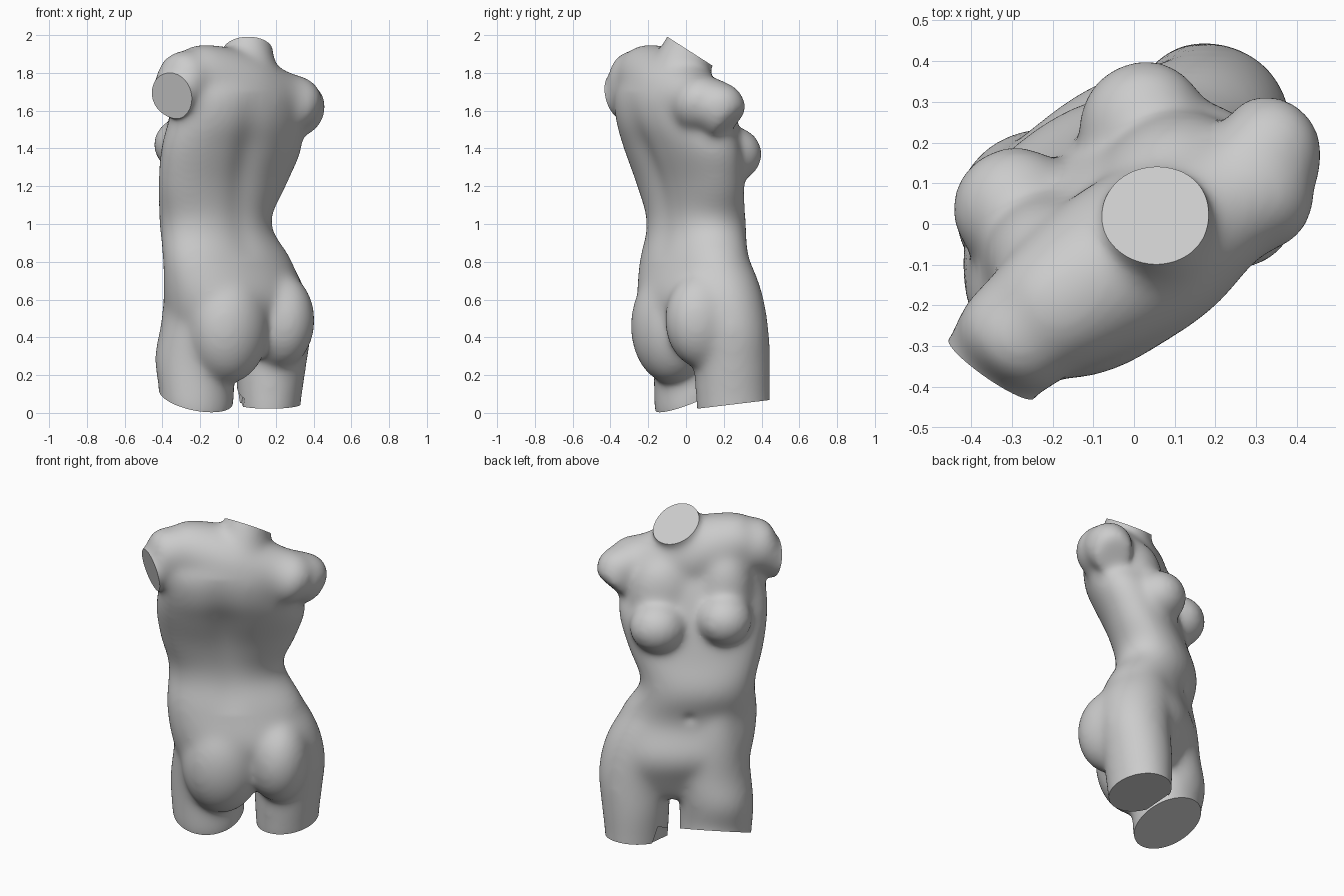
import bpy, bmesh, math
from mathutils import Vector, Matrix

if "Cube" in bpy.data.objects:
    bpy.data.objects.remove(bpy.data.objects["Cube"])

parts, cutters = [], []


def frame(n, deg):
    """Axes of a section plane with normal n, u turned by deg about z."""
    n = Vector(n).normalized()
    u = Vector((math.cos(math.radians(deg)), math.sin(math.radians(deg)), 0))
    u = (u - n * u.dot(n)).normalized()
    return u, n.cross(u), n


def spline(p0, p1, p2, p3, t):
    return 0.5 * (2 * p1 + (p2 - p0) * t + (2 * p0 - 5 * p1 + 4 * p2 - p3) * t * t
                  + (3 * p1 - p0 - 3 * p2 + p3) * t ** 3)


def add(name, bm):
    bmesh.ops.recalc_face_normals(bm, faces=bm.faces)
    me = bpy.data.meshes.new(name)
    bm.to_mesh(me)
    bm.free()
    ob = bpy.data.objects.new(name, me)
    bpy.context.collection.objects.link(ob)
    return ob


def loft(name, rings, sides=40, steps=6, power=2.0):
    """Skin smooth oval sections: (centre, normal, half width, half depth, turn)."""
    secs = []
    for c, n, a, b, deg in rings:
        u, v, n = frame(n, deg)
        sec = []
        for i in range(sides):
            t = 2 * math.pi * i / sides
            x, y = math.cos(t), math.sin(t)
            k = (abs(x) ** power + abs(y) ** power) ** (-1 / power)
            sec.append(Vector(c) + u * a * x * k + v * b * y * k)
        secs.append(sec)
    bm = bmesh.new()
    loops = []
    last = len(secs) - 1
    for j in range(last):
        q = [secs[max(j - 1, 0)], secs[j], secs[j + 1], secs[min(j + 2, last)]]
        for s in range(steps + (j == last - 1)):
            loops.append([bm.verts.new(spline(q[0][i], q[1][i], q[2][i], q[3][i], s / steps))
                          for i in range(sides)])
    for r, s in zip(loops, loops[1:]):
        for i in range(sides):
            k = (i + 1) % sides
            bm.faces.new((r[i], r[k], s[k], s[i]))
    bm.faces.new(loops[0])
    bm.faces.new(loops[-1])
    parts.append(add(name, bm))


def limb(name, rings, half):
    """Loft whose first section is a broken-off flat end."""
    c, n, a, b, deg = rings[0]
    u, v, n = frame(n, deg)
    loft(name, [(Vector(c) - n * 0.07, n, a, b, deg)] + rings)
    bm = bmesh.new()
    m = Matrix((u, v, n)).transposed().to_4x4()
    m.translation = Vector(c) - n * 0.1
    bmesh.ops.create_cube(bm, size=1, matrix=m @ Matrix.Diagonal((2 * half, 2 * half, 0.2, 1)))
    cut = add(name + "_cutter", bm)
    cut.hide_render = True
    cutters.append(cut)


def ball(name, c, r, turn=35):
    bm = bmesh.new()
    m = Matrix.Translation(c) @ Matrix.Rotation(math.radians(turn), 4, 'Z') @ Matrix.Diagonal((*r, 1))
    bmesh.ops.create_uvsphere(bm, u_segments=40, v_segments=24, radius=1, matrix=m)
    parts.append(add(name, bm))


UP = (0, 0, 1)
# Trunk from pelvis to collar
loft("trunk", [((x, y, z), UP, a, b, 35) for z, x, y, a, b in (
    (0.31, -0.02, 0.11, 0.20, 0.13), (0.45, -0.01, 0.09, 0.36, 0.21),
    (0.60, -0.025, 0.07, 0.39, 0.265), (0.80, -0.055, 0.045, 0.375, 0.215),
    (1.00, -0.12, 0.055, 0.315, 0.21), (1.20, -0.085, 0.025, 0.375, 0.20),
    (1.40, -0.035, -0.02, 0.415, 0.215), (1.55, -0.02, -0.075, 0.38, 0.22),
    (1.70, 0.0, -0.11, 0.35, 0.185), (1.82, 0.02, -0.09, 0.22, 0.12))], power=2.15)
# Shoulder girdle, high on one side
loft("shoulders", [((x, y, z), (0.8, 0.5, -0.25), r, r, -55) for x, y, z, r in (
    (-0.31, -0.28, 1.78, 0.09), (-0.24, -0.23, 1.80, 0.15), (0.0, -0.08, 1.71, 0.20),
    (0.22, 0.05, 1.65, 0.155), (0.32, 0.09, 1.63, 0.145), (0.39, 0.12, 1.63, 0.09))])
# Broken neck, arms and thighs
limb("neck", [((0.055, 0.02, 1.915), (0.0, -0.64, -1), 0.125, 0.14, 0),
              ((0.05, -0.03, 1.83), (0.05, -0.3, -1), 0.145, 0.14, 0),
              ((0.03, -0.08, 1.74), (0, 0, -1), 0.2, 0.16, 20),
              ((0.02, -0.08, 1.62), (0, 0, -1), 0.28, 0.18, 30)], 0.18)
limb("raised_arm", [((-0.35, -0.355, 1.675), (0.55, 0.8, 0.2), 0.125, 0.11, -40),
                    ((-0.29, -0.28, 1.76), (0.67, 0.74, 0.4), 0.145, 0.15, -50),
                    ((-0.16, -0.17, 1.74), (0.67, 0.74, 0.2), 0.15, 0.18, -50)], 0.17)
loft("lowered_arm", [((0.345, 0.235, 1.535), (-0.3, -0.65, 0.7), 0.105, 0.115, -10),
                     ((0.33, 0.165, 1.62), (-0.3, -0.6, 0.7), 0.13, 0.14, -10),
                     ((0.24, 0.05, 1.66), (-0.5, -0.6, 0.4), 0.14, 0.14, -10)])
limb("bent_thigh", [((-0.22, 0.025, 0.085), (0.18, -0.36, 0.9), 0.195, 0.20, 0),
                    ((-0.23, 0.03, 0.28), (0.05, -0.2, 1), 0.205, 0.20, 0),
                    ((-0.20, 0.02, 0.48), UP, 0.20, 0.205, 0),
                    ((-0.19, 0.02, 0.68), UP, 0.19, 0.19, 0),
                    ((-0.18, 0.02, 0.92), UP, 0.16, 0.14, 0)], 0.26)
limb("straight_thigh", [((0.165, 0.25, 0.045), (0, -0.12, 1), 0.16, 0.19, 0),
                        ((0.175, 0.245, 0.25), UP, 0.18, 0.195, 0),
                        ((0.19, 0.24, 0.45), UP, 0.19, 0.19, 0),
                        ((0.15, 0.20, 0.66), UP, 0.195, 0.19, 0),
                        ((0.08, 0.15, 0.88), UP, 0.14, 0.15, 0)], 0.205)
# Buttocks, breasts and the chest muscles above them
ball("buttock_left", (-0.055, -0.08, 0.46), (0.22, 0.20, 0.30))
ball("buttock_right", (0.22, 0.085, 0.49), (0.17, 0.20, 0.25))
ball("breast_left", (-0.295, 0.04, 1.42), (0.15, 0.145, 0.14))
ball("breast_right", (0.02, 0.25, 1.37), (0.155, 0.145, 0.14))
ball("chest_left", (-0.22, -0.07, 1.54), (0.15, 0.13, 0.24))
ball("chest_right", (0.07, 0.12, 1.50), (0.19, 0.13, 0.24))

# Fuse everything into one carved body, then restore the volume lost in softening
bpy.ops.object.select_all(action='DESELECT')
for p in parts:
    p.select_set(True)
body = parts[0]
bpy.context.view_layer.objects.active = body
bpy.ops.object.join()
body.name = "torso"
rm = body.modifiers.new("fuse", 'REMESH')
rm.mode, rm.voxel_size = 'VOXEL', 0.014
sm = body.modifiers.new("soften", 'SMOOTH')
sm.factor, sm.iterations = 0.5, 70
dp = body.modifiers.new("swell", 'DISPLACE')
dp.mid_level, dp.strength = 0, 0.008
for name in ("fuse", "soften", "swell"):
    bpy.ops.object.modifier_apply(modifier=name)

# Carve the spine groove and the navel
inward = Vector((-0.57, 0.82, 0))
for v in body.data.vertices:
    t = (v.co.z - 0.8) / 0.9
    spine = Vector((0.065 - 0.01 * t, -0.14 - 0.14 * t, v.co.z))
    fade = max(0, 1 - abs(2 * t - 1) ** 2)
    v.co += inward * 0.028 * fade * math.exp(-((v.co - spine).length / 0.09) ** 2)
    d = (v.co - Vector((-0.18, 0.22, 0.85))).length
    v.co -= inward * 0.012 * math.exp(-(d / 0.035) ** 2)

# Flat breaks
for c in cutters:
    m = body.modifiers.new("break", 'BOOLEAN')
    m.operation, m.object, m.solver = 'DIFFERENCE', c, 'EXACT'
    bpy.ops.object.modifier_apply(modifier=m.name)
    bpy.data.objects.remove(c)
bpy.ops.object.shade_smooth_by_angle(angle=math.radians(40))
